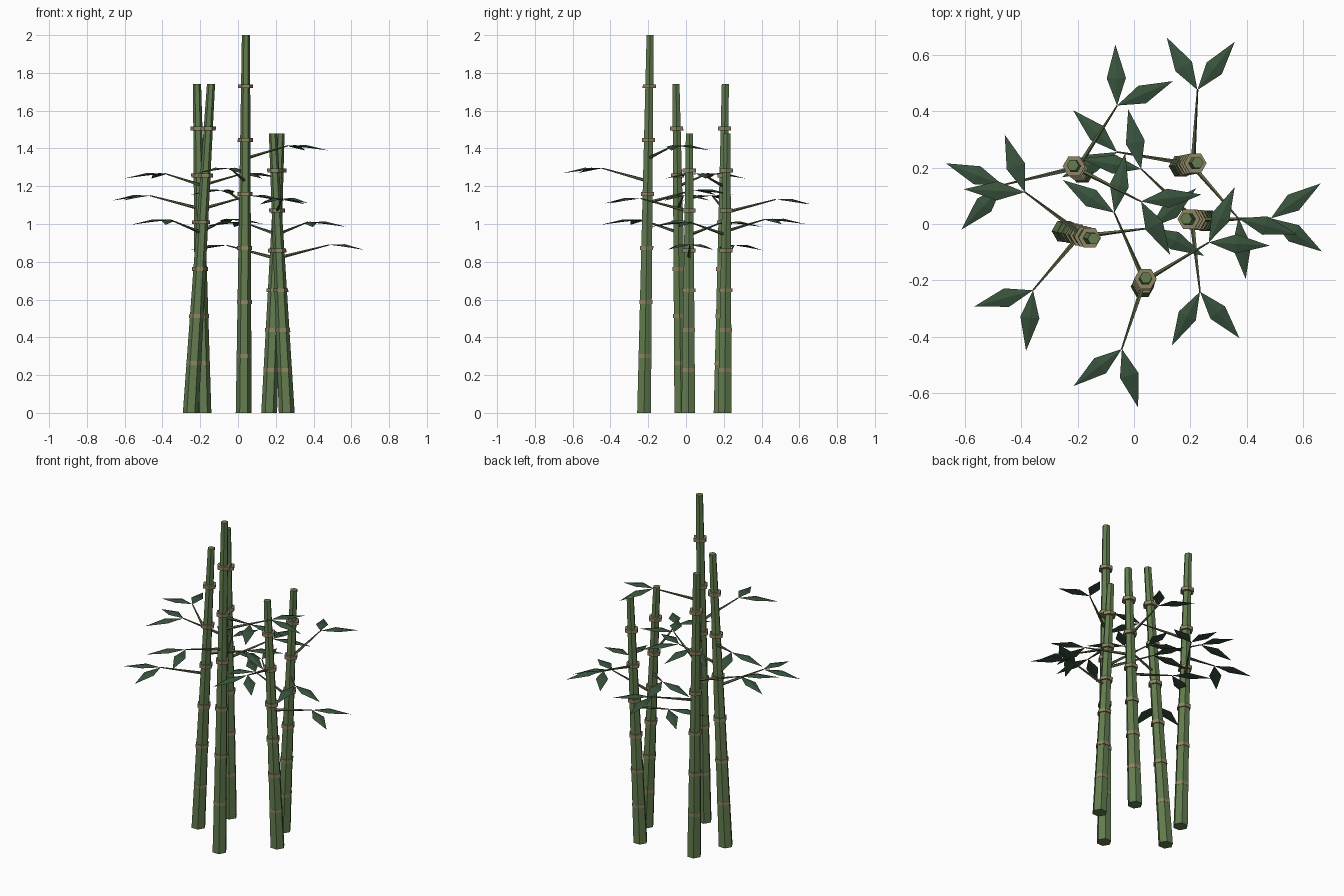
import bpy, bmesh, math
from mathutils import Vector

if "Cube" in bpy.data.objects:
    bpy.data.objects.remove(bpy.data.objects["Cube"])


def material(name, rgb):
    m = bpy.data.materials.new(name)
    m.diffuse_color = (*rgb, 1)
    m.use_nodes = True
    m.node_tree.nodes["Principled BSDF"].inputs["Base Color"].default_value = m.diffuse_color
    return m


STALK = material("stalk green", (0.125, 0.205, 0.078))
RING = material("node tan", (0.27, 0.235, 0.125))
TWIG = material("twig olive", (0.105, 0.13, 0.06))
LEAF = material("leaf dark green", (0.040, 0.085, 0.046))


def finish(bm, name, mat):
    bmesh.ops.recalc_face_normals(bm, faces=bm.faces)
    me = bpy.data.meshes.new(name)
    bm.to_mesh(me)
    bm.free()
    me.materials.append(mat)
    ob = bpy.data.objects.new(name, me)
    bpy.context.collection.objects.link(ob)
    return ob


def prism(bm, p0, p1, r0, r1, sides, u=Vector((1, 0, 0)), v=Vector((0, 1, 0))):
    """Tapered closed prism whose end polygons lie in the u, v plane."""
    loops = []
    for p, r in ((p0, r0), (p1, r1)):
        loops.append([bm.verts.new(p + r * (u * math.cos(a) + v * math.sin(a)))
                      for a in (2 * math.pi * i / sides for i in range(sides))])
    a, b = loops
    for i in range(sides):
        j = (i + 1) % sides
        bm.faces.new((a[i], a[j], b[j], b[i]))
    bm.faces.new(a[::-1])
    bm.faces.new(b)


def leaf(bm, base, angle, length=0.216, half=0.034):
    """Drooping diamond blade with a central ridge above and below."""
    d = Vector((math.cos(angle), math.sin(angle), 0))
    s = Vector((-d.y, d.x, 0))
    mid = base + d * length * 0.45 - Vector((0, 0, 0.006))
    tip = base + d * length - Vector((0, 0, 0.026))
    up = Vector((0, 0, 0.009))
    a, t = bm.verts.new(base), bm.verts.new(tip)
    l, r = bm.verts.new(mid + s * half), bm.verts.new(mid - s * half)
    for c in (bm.verts.new(mid + up), bm.verts.new(mid - up * 0.5)):
        for p, q in ((a, l), (l, t), (t, r), (r, a)):
            bm.faces.new((p, q, c))


# height, base xy, top xy, branch tips xyz
CANES = [
    (2.00, (0.03, -0.222), (0.042, -0.19),
     [(-0.043, -0.443, 1.295), (0.265, -0.065, 1.415), (-0.07, 0.04, 1.18)]),
    (1.74, (-0.25, -0.025), (-0.143, -0.053),
     [(-0.358, -0.235, 1.022), (-0.387, 0.113, 1.267), (0.057, -0.014, 1.15)]),
    (1.74, (-0.183, 0.183), (-0.217, 0.208),
     [(-0.06, 0.42, 1.025), (0.025, 0.08, 1.267), (-0.465, 0.138, 1.15)]),
    (1.48, (0.165, 0.205), (0.225, 0.217),
     [(0.225, 0.475, 1.13), (0.37, 0.02, 1.01), (-0.06, 0.255, 0.887)]),
    (1.48, (0.258, 0.012), (0.185, 0.018),
     [(0.485, 0.02, 0.89), (0.234, -0.24, 1.135), (0.025, 0.195, 1.01)]),
]

for n, (h, b, t, tips) in enumerate(CANES, 1):
    base, top = Vector((*b, 0)), Vector((*t, h))

    def axis(z):
        return base.lerp(top, z / h)

    # six-sided tapered cane
    bm = bmesh.new()
    prism(bm, base, top, 0.042, 0.0215, 6)
    finish(bm, f"cane_{n}", STALK)

    # node rings at even spacing
    bm = bmesh.new()
    for k in range(1, 7):
        z = 0.015 + h * k / 7
        prism(bm, axis(z - 0.0105), axis(z + 0.0105), 0.040, 0.040, 6)
    finish(bm, f"cane_{n}_node_rings", RING)

    # rising twigs, each ending in a pair of leaves
    twigs, leaves = bmesh.new(), bmesh.new()
    for tip in map(Vector, tips):
        root = axis(tip.z - 0.068)
        d = (tip - root).normalized()
        side = d.cross(Vector((0, 0, 1))).normalized()
        prism(twigs, root, tip, 0.0095, 0.003, 5, side, side.cross(d))
        az = math.atan2(d.y, d.x)
        for sign in (-1, 1):
            leaf(leaves, tip, az + sign * math.radians(34))
    finish(twigs, f"cane_{n}_twigs", TWIG)
    finish(leaves, f"cane_{n}_leaves", LEAF)
